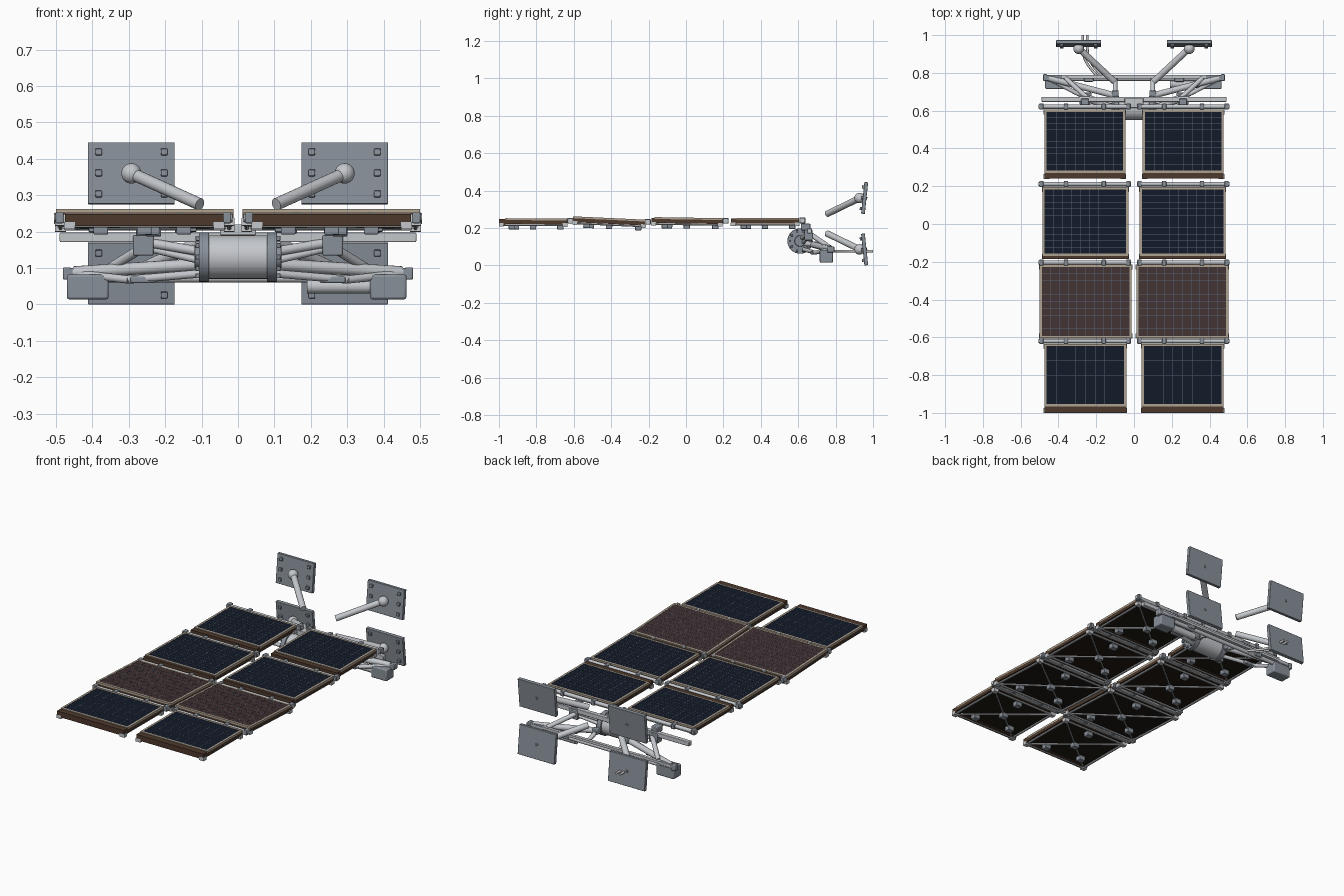
import bpy, bmesh, math
from mathutils import Matrix, Vector

if "Cube" in bpy.data.objects:
    bpy.data.objects.remove(bpy.data.objects["Cube"])

def mat(name, *c):
    m = bpy.data.materials.new(name)
    m.diffuse_color = (*c, 1)
    m.use_nodes = True
    m.node_tree.nodes["Principled BSDF"].inputs["Base Color"].default_value = m.diffuse_color
    return m

BROWN = mat("substrate_brown", .075, .04, .025)
DARK = mat("underside_dark", .014, .010, .006)
NAVY = mat("cell_navy", .006, .010, .022)
RUST = mat("cell_rust", .055, .032, .034)
LINE = mat("cell_line", .10, .13, .17)
TAN = mat("frame_tan", .42, .36, .28)
STEEL = mat("steel", .25, .28, .32)
PALE = mat("pale_metal", .55, .57, .60)

class Part:
    """Collects boxes, tubes and balls into one object."""
    def __init__(self, name, m=None, M=Matrix()):
        self.name, self.m, self.M, self.bm = name, m, M, bmesh.new()

    def box(self, c, s, rot=Matrix()):
        T = self.M @ Matrix.Translation(c) @ rot @ Matrix.Diagonal((*s, 1))
        bmesh.ops.create_cube(self.bm, size=1, matrix=T)

    def span(self, a, b):
        a, b = Vector(a), Vector(b)
        self.box((a + b) / 2, [abs(v) for v in b - a])

    def tube(self, a, b, r, n=14):
        a, b = Vector(a), Vector(b)
        d = b - a
        T = self.M @ Matrix.Translation((a + b) / 2) @ d.to_track_quat('Z', 'Y').to_matrix().to_4x4()
        bmesh.ops.create_cone(self.bm, cap_ends=True, segments=n, radius1=r, radius2=r, depth=d.length, matrix=T)

    def ball(self, c, r):
        bmesh.ops.create_uvsphere(self.bm, u_segments=18, v_segments=12, radius=r, matrix=self.M @ Matrix.Translation(c))

    def done(self, bevel=0):
        me = bpy.data.meshes.new(self.name)
        self.bm.to_mesh(me)
        self.bm.free()
        o = bpy.data.objects.new(self.name, me)
        bpy.context.collection.objects.link(o)
        if self.m:
            me.materials.append(self.m)
        if bevel:
            b = o.modifiers.new("edge", 'BEVEL')
            b.width, b.segments, b.limit_method = bevel, 2, 'ANGLE'
        bpy.context.view_layer.objects.active = o
        o.select_set(True)
        bpy.ops.object.shade_smooth_by_angle(angle=math.radians(35))
        o.select_set(False)

def panel(name, x0, x1, y0, y1, z0, z1, cells, nx, ny, lip):
    tilt = math.atan2(z1 - z0, y1 - y0)
    M = Matrix.Translation(((x0 + x1) / 2, (y0 + y1) / 2, (z0 + z1) / 2)) @ Matrix.Rotation(tilt, 4, 'X')
    w, h = (x1 - x0) / 2, (y1 - y0) / 2
    # brown core, with a bare lip at the front edge
    p = Part(name + "_substrate", BROWN, M)
    p.span((-w, -h, -.011), (w, h, .008))
    if lip:
        p.span((-w, -h, -.018), (w, -h + lip, .014))
    p.done()
    p = Part(name + "_underside", DARK, M)
    p.span((-w + .004, -h + .004, -.013), (w - .004, h - .004, -.010))
    p.done()
    # raised frame round the cells
    b, t = -h + lip, .012
    p = Part(name + "_frame", TAN, M)
    p.span((-w, b, .006), (w, b + t, .018))
    p.span((-w, h - t, .006), (w, h, .018))
    for s in (-1, 1):
        p.span((s * w, b, .006), (s * (w - t), h, .018))
    p.done()
    # cell sheet and its grid
    p = Part(name + "_cells", cells, M)
    p.span((-w + t, b + t, .006), (w - t, h - t, .017))
    p.done()
    p = Part(name + "_grid", LINE, M)
    cw, c0, c1 = w - t, b + t, h - t
    for i in range(1, nx):
        x = -cw + 2 * cw * i / nx
        p.span((x - .001, c0, .016), (x + .001, c1, .0178))
    for i in range(1, ny):
        y = c0 + (c1 - c0) * i / ny
        p.span((-cw, y - .001, .016), (cw, y + .001, .0178))
    p.done()
    # rear bracing: edge rails, cross struts, corner nodes
    p = Part(name + "_bracing", PALE, M)
    a, e, z = w - .012, h - .012, -.017
    for s in (-1, 1):
        p.tube((-a, s * e, z), (a, s * e, z), .006, 8)
        p.tube((s * a, -e, z), (s * a, e, z), .006, 8)
        p.tube((-a, -s * e, z), (a, s * e, z), .005, 8)
        for q in (-1, 1):
            p.box((s * a, q * e, z), (.03, .026, .02))
    p.done()
    p = Part(name + "_rear_boxes", STEEL, M)
    for u, v in ((0, 0), (.5, -.62), (-.55, -.5), (.1, .8)):
        p.box((u * w, v * h, -.027), (.04, .034, .028))
    p.done(.003)

# two wings of four panels
ROWS = [("inner", .045, .475, .24, .605, .236, .236, NAVY, 8, 10, .03),
        ("second", .03, .485, -.185, .195, .240, .234, NAVY, 9, 10, .016),
        ("third", .012, .500, -.605, -.215, .244, .226, RUST, 10, 10, 0),
        ("outer", .040, .475, -1.0, -.635, .234, .232, NAVY, 8, 4, .035)]
for s, side in ((-1, "left"), (1, "right")):
    for n, a, b, y0, y1, z0, z1, c, nx, ny, lip in ROWS:
        x0, x1 = sorted((s * a, s * b))
        panel(f"{side}_{n}_panel", x0, x1, y0, y1, z0, z1, c, nx, ny, lip)
    # hinge beams between panels, with knuckles
    p = Part(side + "_hinge_beams", PALE)
    k = Part(side + "_hinge_knuckles", STEEL)
    for y, z in ((.622, .24), (.212, .238), (-.204, .232), (-.619, .238)):
        p.tube((s * .015, y, z), (s * .505, y, z), .011)
        p.box((s * .26, y - .004, z - .006), (.46, .018, .016))
        for x in (.03, .16, .36, .49):
            k.box((s * x, y, z), (.022, .032, .03))
    p.done()
    k.done(.003)

# central drum with flanges and bolts
Y, Z = .61, .13
p = Part("drum", PALE)
p.tube((-.1, Y, Z), (.1, Y, Z), .06, 32)
p.done()
p = Part("drum_flanges", STEEL)
for s in (-1, 1):
    p.tube((s * .08, Y, Z), (s * .107, Y, Z), .068, 32)
    p.tube((s * .1, Y, Z), (s * .12, Y, Z), .03, 20)
    for i in range(10):
        a = i * math.tau / 10
        p.box((s * .11, Y + .054 * math.cos(a), Z + .054 * math.sin(a)), (.014, .013, .013))
p.done(.002)

# rear cross members
p = Part("cross_beam", PALE)
p.box((0, .66, .184), (.98, .026, .026))
p.box((0, .64, .205), (.1, .05, .03))
p.done(.003)
p = Part("rear_tie", PALE)
p.tube((-.36, .77, .072), (.36, .77, .072), .012)
p.box((0, .78, .092), (.9, .018, .014))
p.done()
for s, side in ((-1, "left"), (1, "right")):
    # boom arms out of the drum
    p = Part(side + "_boom_arms", PALE)
    for a, b, r in (((.1, .62, .145), (.25, .655, .17), .013), ((.1, .625, .12), (.25, .66, .155), .010),
                    ((.1, .68, .11), (.45, .772, .088), .017), ((.24, .66, .17), (.36, .77, .095), .013),
                    ((.1, .63, .085), (.3, .69, .068), .011), ((.3, .69, .068), (.45, .77, .085), .011),
                    ((.1, .68, .11), (.1, .77, .08), .012), ((.1, .62, .12), (.1, .69, .11), .016)):
        p.tube((s * a[0], *a[1:]), (s * b[0], *b[1:]), r)
    p.done()
    p = Part(side + "_boom_joints", STEEL)
    p.box((s * .26, .655, .162), (.056, .045, .056))
    p.box((s * .26, .64, .205), (.04, .05, .035))
    p.box((s * .26, .68, .068), (.07, .03, .018))
    p.box((s * .10, .69, .112), (.035, .035, .03))
    p.box((s * .43, .773, .088), (.10, .032, .024))
    p.box((s * .47, .775, .085), (.022, .036, .034))
    p.box((s * .24, .77, .078), (.05, .034, .026))
    p.done(.004)
    # equipment box at the boom tip
    p = Part(side + "_tip_box", STEEL)
    p.box((s * .413, .75, .048), (.115 if s < 0 else .1, .07, .068))
    p.done(.006)
    # footpads: upper and lower arm, ball joint, plate, bolts
    for q, lev in ((1, "upper"), (-1, "lower")):
        zc = .36 if q > 0 else .085
        c = Vector((s * .293, .955, zc))
        p = Part(f"{side}_{lev}_pad_arm", PALE)
        p.tube((s * .105, .755, .275 if q > 0 else .17), (s * .293, .93, zc), .017, 20)
        p.ball((s * .293, .928, zc), .028)
        p.done()
        M = Matrix.Translation(c) @ Matrix.Rotation(-q * math.radians(6), 4, 'X')
        p = Part(f"{side}_{lev}_pad", STEEL, M)
        p.box((0, 0, 0), (.238, .02, .17))
        p.tube((0, .005, 0), (0, .014, 0), .007)
        for x in (-.09, .09):
            for z in (-.058, 0, .058):
                p.box((x, -.013, z), (.018, .014, .018))
        p.done(.002)

# actuator canister on the right boom
p = Part("canister", PALE)
p.tube((.19, .74, .05), (.38, .74, .05), .02, 24)
p.done()

# paired hoses running back through the lower left pad
for i, dx in enumerate((-.012, .012)):
    cu = bpy.data.curves.new(f"hose_{i}", 'CURVE')
    cu.dimensions, cu.bevel_depth, cu.bevel_resolution = '3D', .007, 3
    cu.use_fill_caps = True
    sp = cu.splines.new('NURBS')
    pts = [(-.17, .77), (-.20, .80), (-.25, .86), (-.26, .92), (-.26, .96), (-.26, 1.0)]
    sp.points.add(len(pts) - 1)
    for pt, (x, y) in zip(sp.points, pts):
        pt.co = (x + dx, y, .075, 1)
    sp.use_endpoint_u, sp.order_u = True, 4
    bpy.context.collection.objects.link(bpy.data.objects.new(f"hose_{i}", cu))
